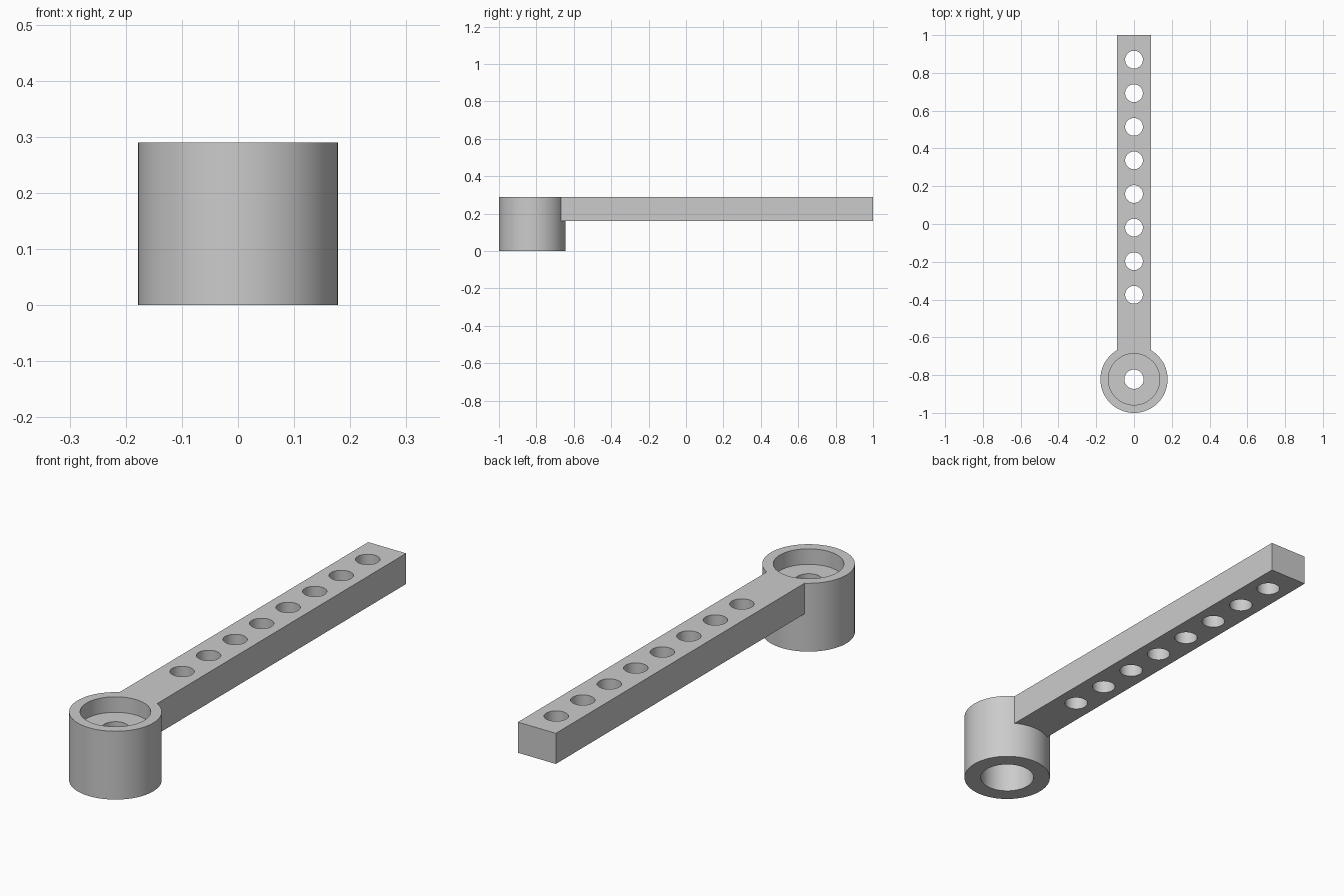
import bpy

cube = bpy.data.objects.get("Cube")
if cube:
    bpy.data.objects.remove(cube, do_unlink=True)

HUB_Y, HUB_R, TOP = -0.822, 0.178, 0.29
ARM_BOTTOM, ARM_HALF = 0.16, 0.089

grey = bpy.data.materials.new("plain grey")
grey.use_nodes = True
grey.diffuse_color = (0.6, 0.6, 0.6, 1)
grey.node_tree.nodes["Principled BSDF"].inputs["Base Color"].default_value = (0.6, 0.6, 0.6, 1)


def cylinder(name, radius, y, z0, z1, sides=64):
    bpy.ops.mesh.primitive_cylinder_add(vertices=sides, radius=radius, depth=z1 - z0,
                                        location=(0, y, (z0 + z1) / 2))
    obj = bpy.context.object
    obj.name = name
    return obj


def combine(target, tool, operation):
    """Apply a boolean and remove the tool object."""
    mod = target.modifiers.new(operation.lower(), 'BOOLEAN')
    mod.operation, mod.solver, mod.object = operation, 'EXACT', tool
    bpy.context.view_layer.objects.active = target
    bpy.ops.object.modifier_apply(modifier=mod.name)
    bpy.data.objects.remove(tool, do_unlink=True)


# Round hub
bracket = cylinder("perforated_arm_with_hub", HUB_R, HUB_Y, 0, TOP, 96)
bracket.data.materials.append(grey)

# Straight arm, flush with the top of the hub
bpy.ops.mesh.primitive_cube_add(size=1, location=(0, (HUB_Y + 1) / 2, (ARM_BOTTOM + TOP) / 2))
arm = bpy.context.object
arm.name = "arm"
arm.scale = (2 * ARM_HALF, 1 - HUB_Y, TOP - ARM_BOTTOM)
arm.data.materials.append(grey)
combine(bracket, arm, 'UNION')

# Hub recess, lower bore and the small hole through the web between them
combine(bracket, cylinder("recess", 0.136, HUB_Y, 0.224, 0.4), 'DIFFERENCE')
combine(bracket, cylinder("bore", 0.11, HUB_Y, -0.1, ARM_BOTTOM), 'DIFFERENCE')
combine(bracket, cylinder("web_hole", 0.051, HUB_Y, 0.1, 0.3), 'DIFFERENCE')

# Row of holes along the arm
for i in range(8):
    hole = cylinder("arm_hole", 0.047, 0.87 - 0.1778 * i, 0.1, 0.4, 48)
    combine(bracket, hole, 'DIFFERENCE')

# Smooth round walls, sharp rims
bpy.ops.object.select_all(action='DESELECT')
bracket.select_set(True)
bpy.context.view_layer.objects.active = bracket
bpy.ops.object.shade_smooth_by_angle(angle=0.5)
